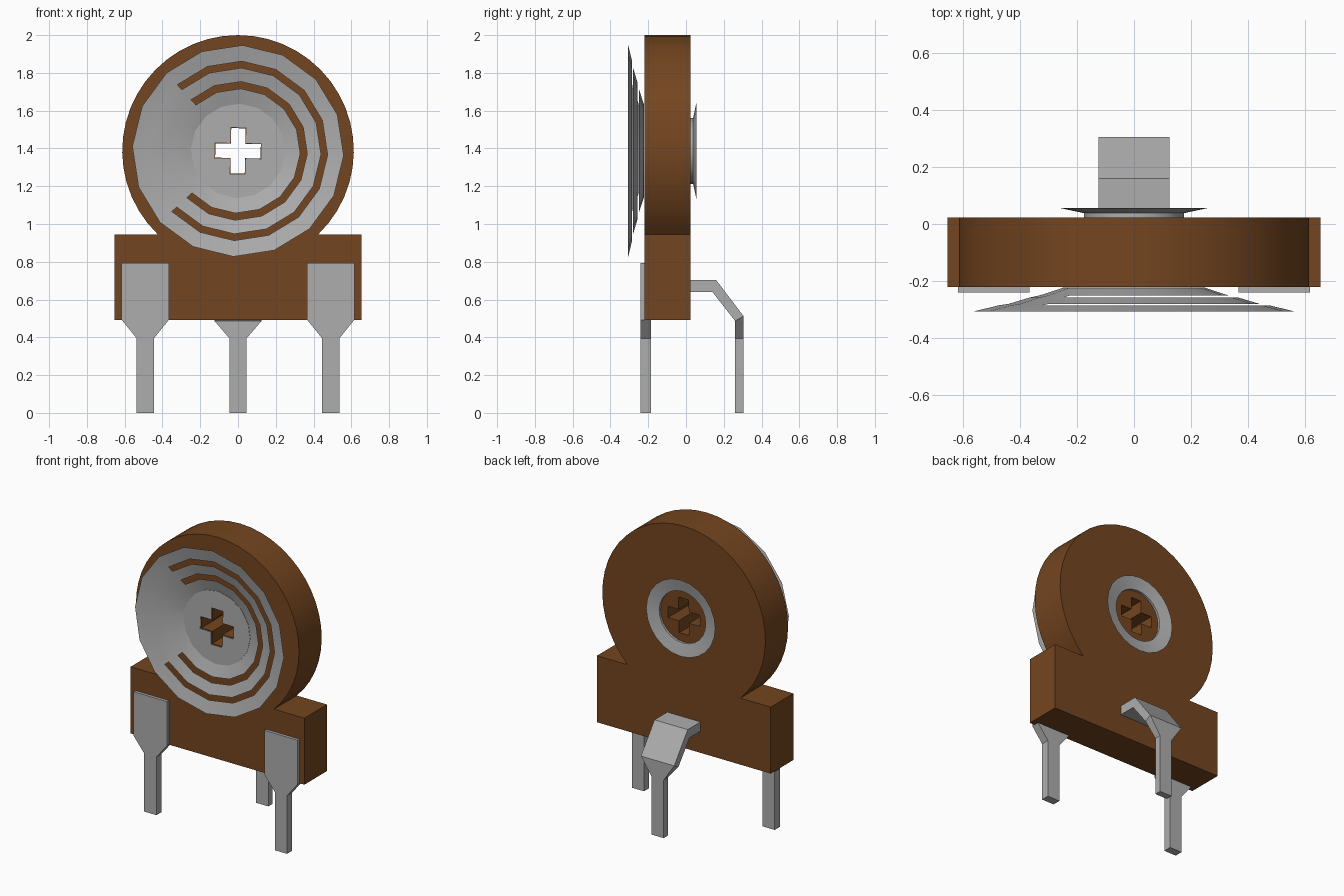
import bpy, bmesh, math

cube = bpy.data.objects.get("Cube")
if cube:
    bpy.data.objects.remove(cube, do_unlink=True)

CZ = 1.387  # height of the rotor axis


def material(name, rgb):
    m = bpy.data.materials.new(name)
    m.use_nodes = True
    m.diffuse_color = (*rgb, 1)
    m.node_tree.nodes["Principled BSDF"].inputs["Base Color"].default_value = (*rgb, 1)
    return m


brown = material("brown plastic", (0.175, 0.06, 0.014))
metal = material("grey metal", (0.42, 0.42, 0.42))


def finish(name, mesh, mat):
    mesh.materials.clear()
    mesh.materials.append(mat)
    ob = bpy.data.objects.new(name, mesh)
    bpy.context.collection.objects.link(ob)
    bpy.ops.object.select_all(action="DESELECT")
    ob.select_set(True)
    bpy.context.view_layer.objects.active = ob
    bpy.ops.object.shade_smooth_by_angle(angle=math.radians(30))
    return ob


def plate(name, outlines, y0, y1, mat):
    """Extrude x-z outlines (later ones are holes) from y0 to y1."""
    cu = bpy.data.curves.new(name, "CURVE")
    cu.dimensions = "2D"
    cu.fill_mode = "BOTH"
    cu.extrude = (y1 - y0) / 2
    for pts in outlines:
        sp = cu.splines.new("POLY")
        sp.points.add(len(pts) - 1)
        for p, (x, z) in zip(sp.points, pts):
            p.co = (x, z, 0, 1)
        sp.use_cyclic_u = True
    tmp = bpy.data.objects.new(name + "_curve", cu)
    mesh = bpy.data.meshes.new_from_object(tmp)
    bpy.data.objects.remove(tmp)
    mid = (y0 + y1) / 2
    bm = bmesh.new()
    bm.from_mesh(mesh)
    for v in bm.verts:
        x, z, d = v.co
        v.co = (x, mid - d, z)
    bmesh.ops.remove_doubles(bm, verts=bm.verts, dist=1e-5)
    if y1 > y0:
        bmesh.ops.recalc_face_normals(bm, faces=bm.faces)
    bm.to_mesh(mesh)
    bm.free()
    return finish(name, mesh, mat)


def circle(r, n, start=0.0):
    return [(r * math.cos(start + math.tau * i / n),
             CZ + r * math.sin(start + math.tau * i / n)) for i in range(n)]


def cross(arm, w, turn):
    base = [(w, w), (w, arm), (-w, arm), (-w, w), (-arm, w), (-arm, -w),
            (-w, -w), (-w, -arm), (w, -arm), (w, -w), (arm, -w), (arm, w)]
    c, s = math.cos(turn), math.sin(turn)
    return [(x * c - z * s, CZ + x * s + z * c) for x, z in base]


def rings(name, profile, n, start, mat, keep=lambda band, seg: True):
    """Revolve a (radius, y) profile about the rotor axis, skipping slots."""
    bm = bmesh.new()
    grid = [[bm.verts.new((x, y, z)) for x, z in circle(r, n, start)] for r, y in profile]
    for b in range(len(profile) - 1):
        for s in range(n):
            t = (s + 1) % n
            if keep(b, s):
                bm.faces.new((grid[b][s], grid[b + 1][s], grid[b + 1][t], grid[b][t]))
    mesh = bpy.data.meshes.new(name)
    bm.to_mesh(mesh)
    bm.free()
    return finish(name, mesh, mat)


# Housing: round head joined to a rectangular foot, pierced by a cross
R, HALF, FOOT_TOP, FOOT_BOTTOM = 0.613, 0.653, 0.945, 0.493
a = math.asin((FOOT_TOP - CZ) / R)
N = 36
head = [(R * math.cos(a + (math.pi - 2 * a) * i / N),
         CZ + R * math.sin(a + (math.pi - 2 * a) * i / N)) for i in range(N + 1)]
foot = [(-HALF, FOOT_TOP), (-HALF, FOOT_BOTTOM), (HALF, FOOT_BOTTOM), (HALF, FOOT_TOP)]
plate("housing", [head + foot, cross(0.12, 0.038, -0.02)], -0.22, 0.023, brown)

# Slotted wiper dish: solid on its right side, concentric fingers elsewhere
START = math.radians(-2.5)
dish = [(0.25, -0.224), (0.33, -0.25), (0.367, -0.258), (0.44, -0.28),
        (0.475, -0.285), (0.56, -0.306)]
rings("wiper_dish", dish, 16, START, metal,
      lambda band, seg: band not in (1, 3) or 6 <= seg < 10)
plate("wiper_hub", [circle(0.25, 16, START), cross(0.125, 0.042, -0.02)],
      -0.226, -0.222, metal)

# Flared rivet collar on the back
rings("rivet_collar", [(0.26, 0.056), (0.175, 0.038), (0.175, 0.022)], 24, 0, metal)

# Front terminals
for side, label in ((1, "left"), (-1, "right")):
    half = [(0.125, 0.793), (0.125, 0.493), (0.046, 0.395), (0.046, 0)]
    outline = half + [(-x, z) for x, z in reversed(half)]
    plate(label + "_terminal", [[(x + side * 0.491, z) for x, z in outline]],
          -0.24, -0.185, metal)

# Bent rear terminal: (outer y, outer z, inner y, inner z, half width)
sections = [(0.02, 0.703, 0.02, 0.64, 0.125), (0.16, 0.703, 0.14, 0.64, 0.125),
            (0.305, 0.512, 0.26, 0.487, 0.125), (0.305, 0.395, 0.26, 0.395, 0.046),
            (0.305, 0, 0.26, 0, 0.046)]
bm = bmesh.new()
loops = [[bm.verts.new(p) for p in ((-w, yo, zo), (w, yo, zo), (w, yi, zi), (-w, yi, zi))]
         for yo, zo, yi, zi, w in sections]
for lo, hi in zip(loops, loops[1:]):
    for i in range(4):
        j = (i + 1) % 4
        bm.faces.new((lo[i], lo[j], hi[j], hi[i]))
bm.faces.new(loops[0])
bm.faces.new(loops[-1])
bmesh.ops.recalc_face_normals(bm, faces=bm.faces)
mesh = bpy.data.meshes.new("rear_terminal")
bm.to_mesh(mesh)
bm.free()
finish("rear_terminal", mesh, metal)
